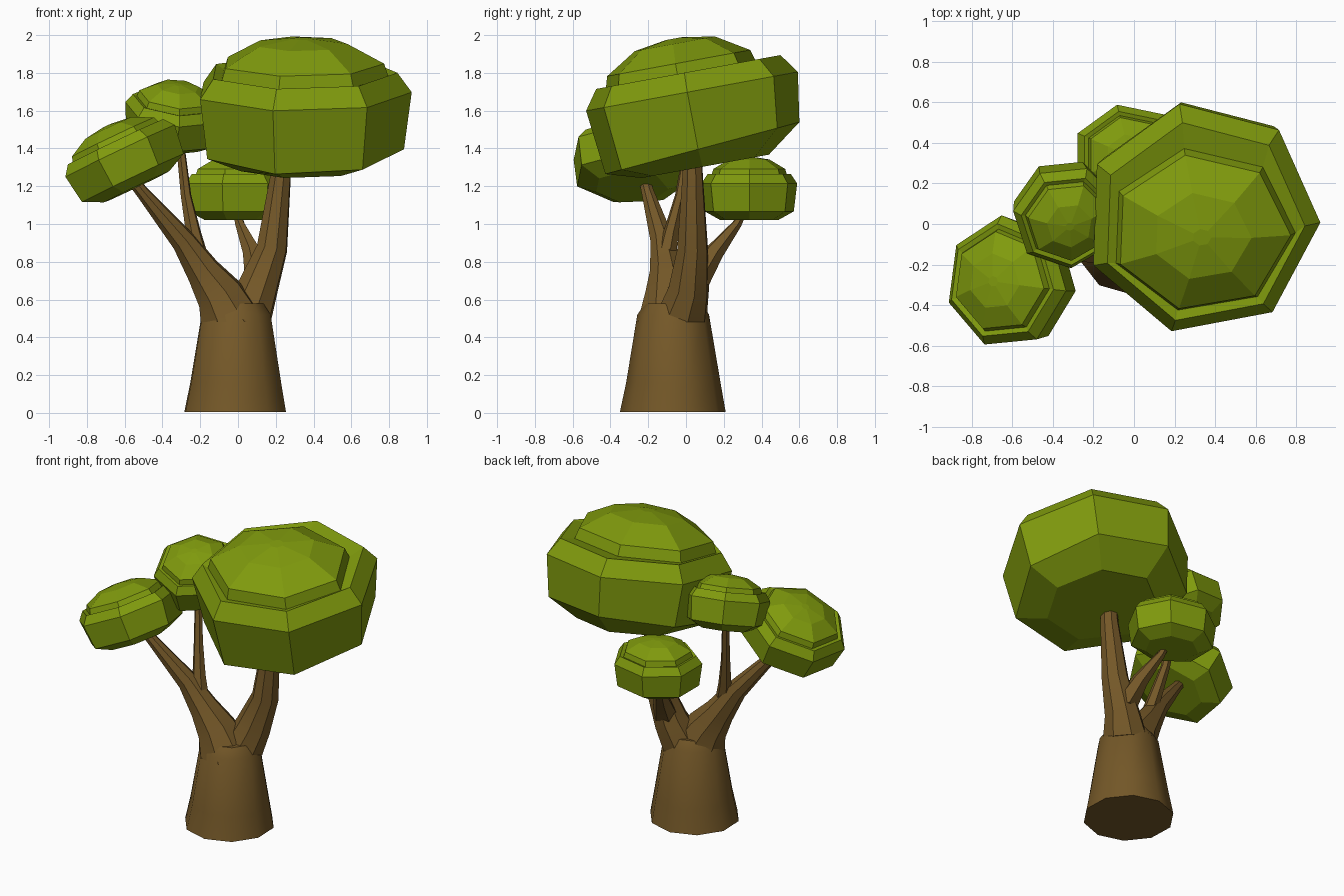
import bpy, bmesh, math
from mathutils import Vector

if "Cube" in bpy.data.objects:
    bpy.data.objects.remove(bpy.data.objects["Cube"])


def material(name, rgb):
    m = bpy.data.materials.new(name)
    m.diffuse_color = (*rgb, 1)
    m.use_nodes = True
    m.node_tree.nodes["Principled BSDF"].inputs["Base Color"].default_value = m.diffuse_color
    return m


LEAF = material("leaf_green", (0.215, 0.325, 0.004))
BARK = material("bark_brown", (0.175, 0.097, 0.021))


def skin_rings(name, rings, mat, smooth=False):
    """Bridge a list of equal-length point loops and cap both ends."""
    bm = bmesh.new()
    loops = [[bm.verts.new(p) for p in ring] for ring in rings]
    n = len(loops[0])
    for a, b in zip(loops, loops[1:]):
        for i in range(n):
            j = (i + 1) % n
            bm.faces.new((a[i], a[j], b[j], b[i]))
    bm.faces.new(loops[0][::-1])
    bm.faces.new(loops[-1])
    bmesh.ops.recalc_face_normals(bm, faces=bm.faces)
    me = bpy.data.meshes.new(name)
    bm.to_mesh(me)
    bm.free()
    me.materials.append(mat)
    ob = bpy.data.objects.new(name, me)
    bpy.context.collection.objects.link(ob)
    if smooth:
        bpy.ops.object.select_all(action='DESELECT')
        bpy.context.view_layer.objects.active = ob
        ob.select_set(True)
        bpy.ops.object.shade_smooth_by_angle(angle=math.radians(40))
    return ob


def circle(r, n, turn=0.0):
    return [Vector((r * math.cos(turn + 2 * math.pi * i / n),
                    r * math.sin(turn + 2 * math.pi * i / n), 0)) for i in range(n)]


def limb(name, path, sides):
    """Tapering tube through (x, y, z, radius) points."""
    pts = [Vector(p[:3]) for p in path]
    rings = []
    for i, p in enumerate(path):
        d = pts[min(i + 1, len(pts) - 1)] - pts[max(i - 1, 0)]
        if i == 0:
            d = Vector((0, 0, 1))  # the root sits level inside its parent
        q = Vector((0, 0, 1)).rotation_difference(d.normalized())
        rings.append([pts[i] + q @ v for v in circle(p[3], sides, 0.3)])
    return skin_rings(name, rings, BARK, True)


# Stepped crown section: (radius, height), both as fractions
CROWN = [(0.6, 0.0), (0.93, 0.14), (1.0, 0.58), (0.87, 0.73), (0.79, 0.71),
         (0.75, 0.81), (0.42, 0.96), (0.08, 1.0)]


def crown(name, base, axis, radius, height, turn, stretch=1.0, shift=0.0, lift=0.0):
    """Seven-sided leaf crown rising from base along a tilted axis.
    shift slides the upper dome forward, lift raises the back of the lower rim."""
    q = Vector((0, 0, 1)).rotation_difference(Vector(axis).normalized())
    rings = []
    for k, (r, h) in enumerate(CROWN):
        ring = []
        for v in circle(r * radius, 7, math.radians(turn)):
            p = Vector((v.x * stretch, v.y, h * height))
            if k >= 4:
                p.y = p.y * (1 - shift) - shift * radius * 0.7
            if k == 1:
                p.z += lift * p.y
            ring.append(Vector(base) + q @ p)
        rings.append(ring)
    return skin_rings(name, rings, LEAF)


# Trunk: flared foot, narrowing to the fork
trunk_rings = []
for x, y, z, r in [(-0.015, -0.07, 0.005, 0.28), (-0.012, -0.067, 0.16, 0.25),
                   (-0.01, -0.068, 0.52, 0.19), (-0.01, -0.065, 0.58, 0.15)]:
    trunk_rings.append([v + Vector((x, y, z)) for v in circle(r, 10, 0.35)])
skin_rings("trunk", trunk_rings, BARK, True)

# Branches
limb("right_branch", [(0.03, -0.035, 0.48, 0.15), (0.105, 0.015, 0.66, 0.112),
                      (0.18, 0.035, 0.87, 0.085), (0.225, 0.035, 1.25, 0.057),
                      (0.23, 0.035, 1.40, 0.05)], 8)
limb("left_branch", [(-0.02, -0.08, 0.48, 0.185), (-0.10, -0.09, 0.63, 0.13),
                     (-0.185, -0.10, 0.75, 0.094), (-0.29, -0.125, 0.91, 0.066),
                     (-0.50, -0.20, 1.16, 0.036), (-0.59, -0.23, 1.27, 0.028)], 8)
limb("middle_twig", [(-0.20, -0.11, 0.80, 0.055), (-0.235, -0.08, 0.95, 0.042),
                     (-0.275, -0.03, 1.15, 0.029), (-0.31, 0.02, 1.46, 0.022)], 6)
limb("back_twig", [(0.12, 0.04, 0.68, 0.085), (0.075, 0.15, 0.85, 0.052),
                   (0.01, 0.27, 1.0, 0.026), (-0.01, 0.31, 1.08, 0.02)], 6)

# Crowns
crown("large_crown", (0.335, 0.10, 1.305), (0, -0.18, 0.98), 0.585, 0.695, -2,
      shift=0.1, lift=0.08)
crown("left_crown", (-0.54, -0.29, 1.195), (-0.43, 0.02, 0.9), 0.33, 0.36, -8)
crown("middle_crown", (-0.35, 0.10, 1.425), (0.10, -0.34, 0.94), 0.27, 0.335, 18)
crown("back_crown", (-0.02, 0.335, 1.02), (0, 0, 1), 0.26, 0.335, 0, 1.1)
